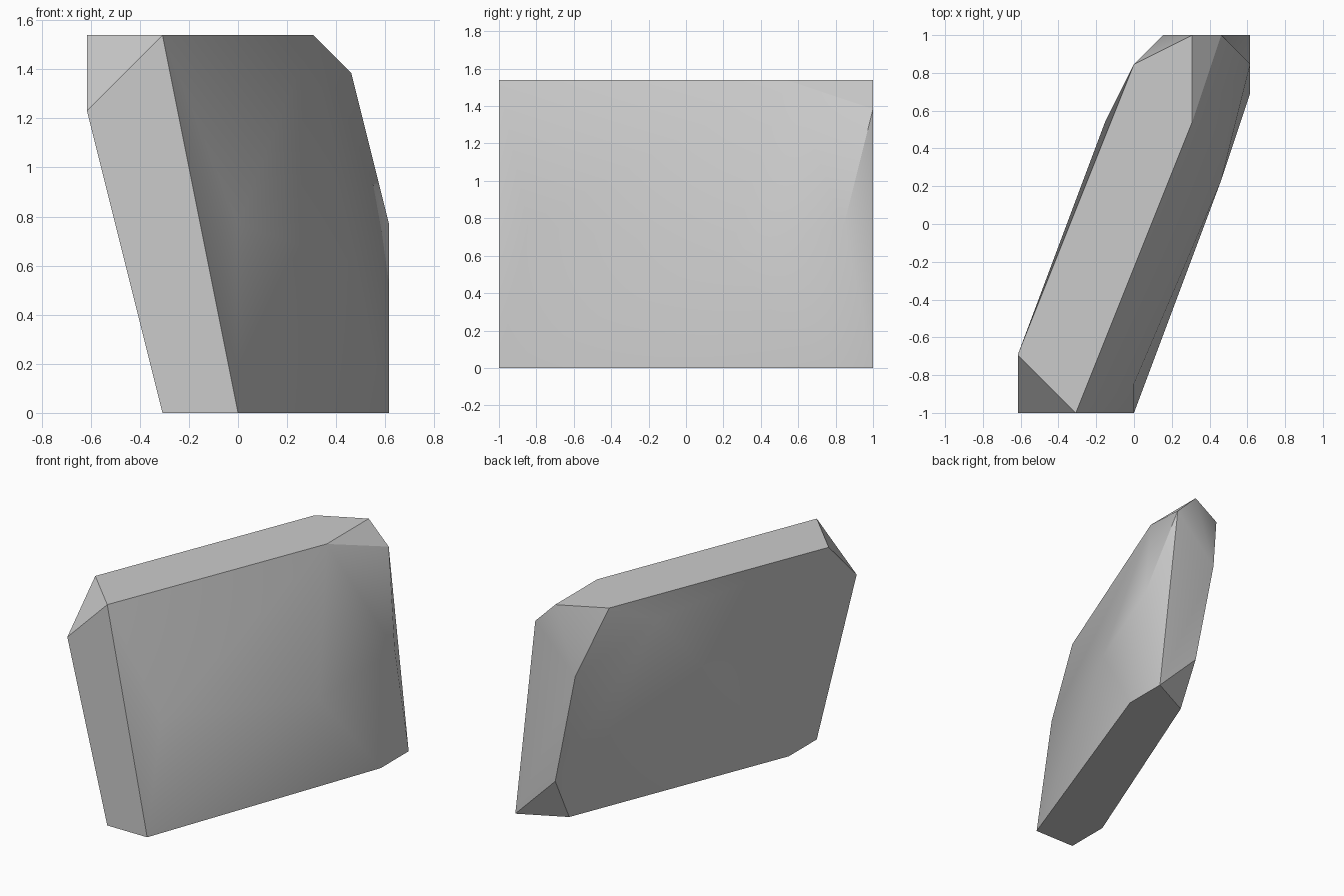
import bpy
import bmesh
import math
from mathutils import Vector

default_cube = bpy.data.objects.get("Cube")
if default_cube:
    bpy.data.objects.remove(default_cube, do_unlink=True)

# Corners sit on a coarse lattice, thirteen cells long
CELL = 2 / 13
FRONT, BACK = -6.5, 6.5
TOP, BOTTOM = 10, 0

# Outline of the upper face and of the base, as (x, y)
top_outline = [(-4, -4.5), (-2, FRONT), (2, 3.5), (2, BACK), (0, 5.5)]
base_outline = [(-2, FRONT), (0, FRONT), (4, 4.5), (4, BACK), (2, 5.5), (-2, -4.5)]

# Chipped corners of the end faces, as (x, z)
front_chips = [(-4, 8)]
back_chips = [(3, 9), (1, 7), (2, 2)]

# Shallow bulges on the two broad sides
side_bulges = [(0, -5.5, 5), (3, 1.5, 4), (4, 5.5, 5), (-1, 3.5, 9)]

corners = [(x, y, TOP) for x, y in top_outline]
corners += [(x, y, BOTTOM) for x, y in base_outline]
corners += [(x, FRONT, z) for x, z in front_chips]
corners += [(x, BACK, z) for x, z in back_chips]
corners += side_bulges


def make_material(name, colour):
    material = bpy.data.materials.new(name)
    material.use_nodes = True
    material.diffuse_color = colour
    shader = next(n for n in material.node_tree.nodes if n.type == "BSDF_PRINCIPLED")
    shader.inputs["Base Color"].default_value = colour
    return material


def make_hull(name, points, material):
    """Wrap the points in a closed convex skin with flat facets merged."""
    bm = bmesh.new()
    for point in points:
        bm.verts.new(Vector(point) * CELL)
    bmesh.ops.convex_hull(bm, input=bm.verts[:])
    loose = [v for v in bm.verts if not v.link_faces]
    bmesh.ops.delete(bm, geom=loose, context="VERTS")
    bmesh.ops.dissolve_limit(bm, angle_limit=math.radians(0.5),
                             verts=bm.verts[:], edges=bm.edges[:])
    bmesh.ops.recalc_face_normals(bm, faces=bm.faces[:])
    mesh = bpy.data.meshes.new(name)
    bm.to_mesh(mesh)
    bm.free()
    mesh.materials.append(material)
    obj = bpy.data.objects.new(name, mesh)
    bpy.context.collection.objects.link(obj)
    return obj


# Stone slab with smooth broad sides and sharp chipped edges
stone_grey = make_material("stone grey", (0.6, 0.6, 0.6, 1))
slab = make_hull("stone_slab", corners, stone_grey)
bpy.ops.object.select_all(action="DESELECT")
slab.select_set(True)
bpy.context.view_layer.objects.active = slab
bpy.ops.object.shade_smooth_by_angle(angle=math.radians(30))
